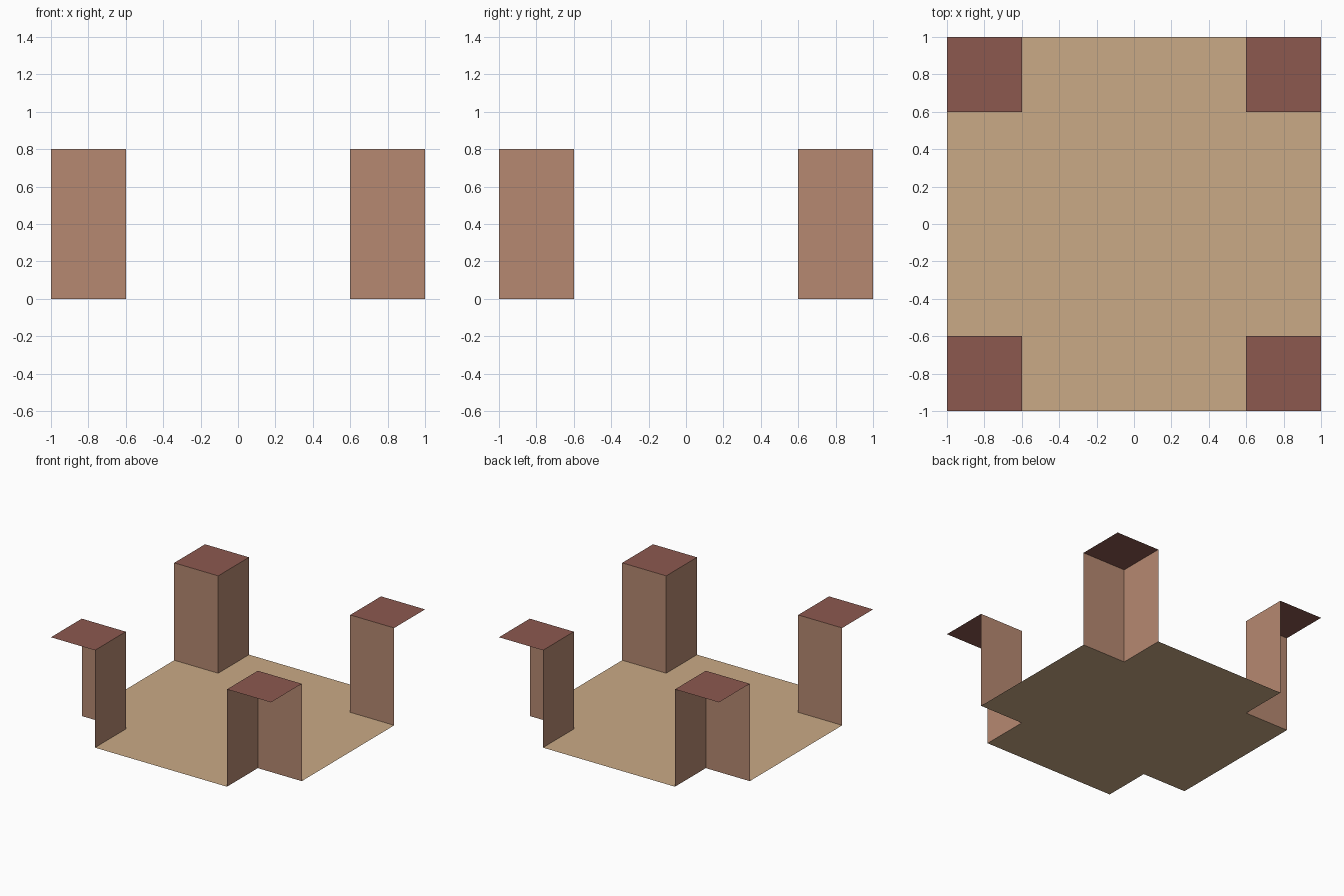
import bpy, bmesh
from mathutils import Matrix

if "Cube" in bpy.data.objects:
    bpy.data.objects.remove(bpy.data.objects["Cube"])

OUT, INN, TOP = 1.0, 0.6, 0.8


def material(name, rgb):
    lin = [((c / 255 + 0.055) / 1.055) ** 2.4 for c in rgb]
    m = bpy.data.materials.new(name)
    m.diffuse_color = (*lin, 1)
    m.use_nodes = True
    m.node_tree.nodes["Principled BSDF"].inputs["Base Color"].default_value = m.diffuse_color
    return m


TAN = material("tan floor", (202, 170, 134))
CLAY = material("clay wall", (182, 137, 113))
BROWN = material("red brown top", (140, 89, 79))


def add_object(name, bm, mats):
    me = bpy.data.meshes.new(name)
    bm.to_mesh(me)
    bm.free()
    for m in mats:
        me.materials.append(m)
    ob = bpy.data.objects.new(name, me)
    bpy.context.collection.objects.link(ob)


# Floor: flat cross, a square with its four corners notched out
bm = bmesh.new()
quarter = [(OUT, INN), (INN, INN), (INN, OUT)]
outline = []
for turn in range(4):
    for x, y in quarter:
        for _ in range(turn):
            x, y = -y, x
        outline.append(bm.verts.new((x, y, 0)))
bm.faces.new(outline)
bm.normal_update()
add_object("floor", bm, [TAN])

# Corner posts: open shells with only a top and the two walls facing the middle
size, mid = OUT - INN, (OUT + INN) / 2
for sx, xname in ((-1, "left"), (1, "right")):
    for sy, yname in ((-1, "front"), (1, "back")):
        bm = bmesh.new()
        bmesh.ops.create_cube(bm, size=1, matrix=Matrix.Translation(
            (sx * mid, sy * mid, TOP / 2)) @ Matrix.Diagonal((size, size, TOP, 1)))
        bm.normal_update()
        open_faces = [f for f in bm.faces if f.normal.z < -0.5
                      or f.normal.x * sx > 0.5 or f.normal.y * sy > 0.5]
        bmesh.ops.delete(bm, geom=open_faces, context='FACES')
        for f in bm.faces:
            f.material_index = 1 if f.normal.z > 0.5 else 0
        add_object(f"{yname}_{xname}_corner_post", bm, [CLAY, BROWN])
